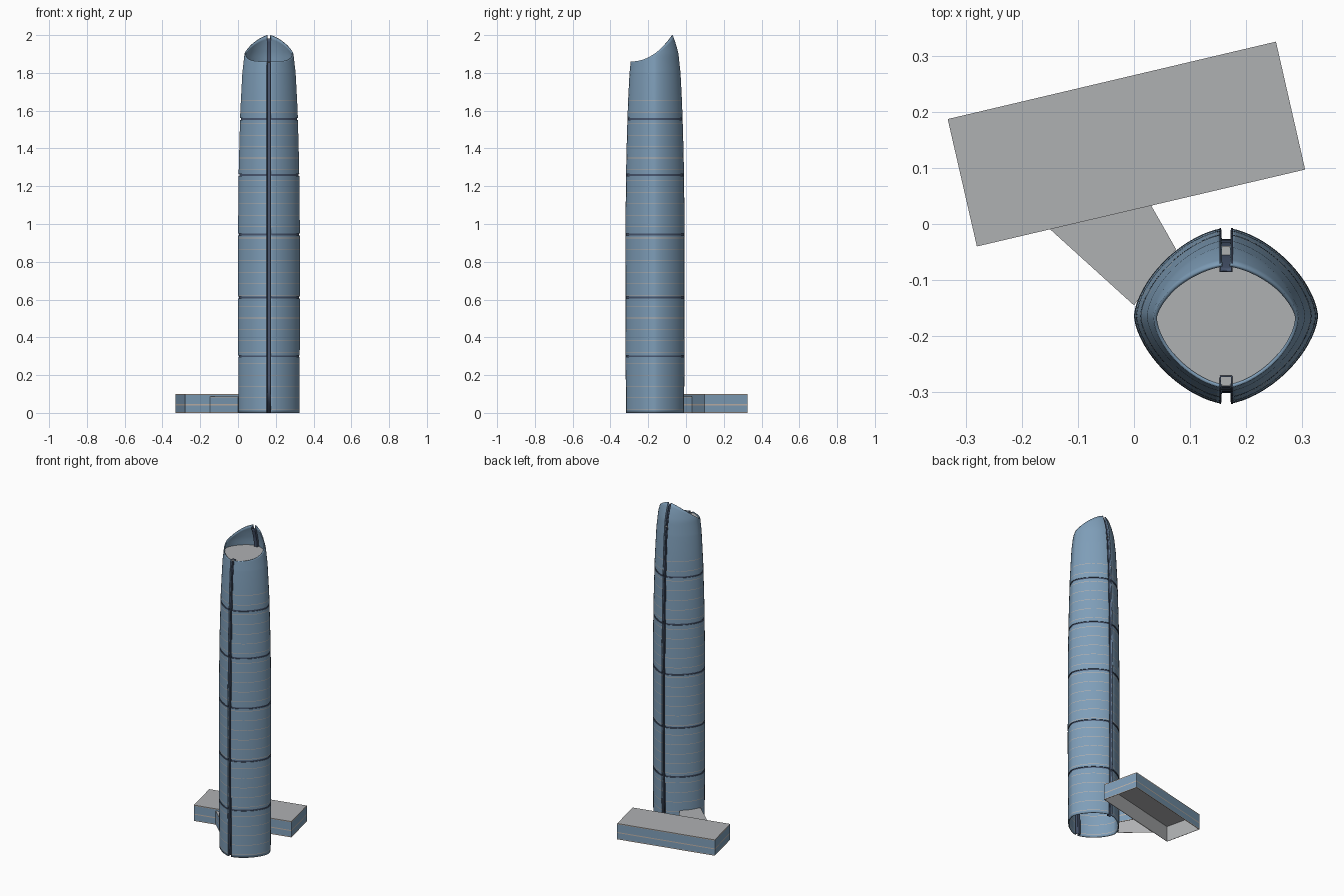
import bpy, bmesh, math

cube = bpy.data.objects.get("Cube")
if cube:
    bpy.data.objects.remove(cube)


def material(name, rgb):
    m = bpy.data.materials.new(name)
    m.use_nodes = True
    m.diffuse_color = (*rgb, 1)
    m.node_tree.nodes["Principled BSDF"].inputs["Base Color"].default_value = (*rgb, 1)
    return m


GLASS = material("blue_glass", (0.21, 0.34, 0.48))
PALE = material("pale_floor_edge", (0.52, 0.45, 0.40))
DARK = material("dark_recess", (0.07, 0.10, 0.17))
GREY = material("roof_grey", (0.43, 0.44, 0.45))

CX, CY = 0.164, -0.164       # tower centre
HX, HY = 0.164, 0.157        # tower half widths
SLOT, DEPTH = 0.009, 0.020   # slot half width and depth
SHOULDER, PEAK = 1.8, 2.0
TAPER = [(0, .98), (.5, 1), (1, .995), (1.3, .975), (1.6, .925),
         (1.8, .86), (1.9, .79), (1.95, .71), (2.0, .6)]


def scale_at(z):
    for (z0, s0), (z1, s1) in zip(TAPER, TAPER[1:]):
        if z <= z1:
            return s0 + (s1 - s0) * (z - z0) / (z1 - z0)
    return TAPER[-1][1]


def point(col, z, bump=1.0):
    """Plan position of one wall column at a height."""
    ux, uy, inset = col
    s = scale_at(z) * bump
    x = math.copysign(max(abs(ux) * HX * s, SLOT), ux)
    y = uy * HY * s - math.copysign(inset, uy)
    return x, y


def crown_height(col):
    """Height where a column meets the curved sloping crown."""
    lo, hi = SHOULDER, PEAK
    for _ in range(30):
        z = (lo + hi) / 2
        y = point(col, z)[1]
        cut = 1.86 + 0.14 * max(0, (y + 0.135) / 0.229) ** 2.2
        lo, hi = (z, hi) if z < cut else (lo, z)
    return lo


def add_object(name, bm, mats, smooth=True):
    mesh = bpy.data.meshes.new(name)
    bm.to_mesh(mesh)
    bm.free()
    for m in mats:
        mesh.materials.append(m)
    if smooth:
        mesh.shade_smooth()
        mesh.set_sharp_from_angle(angle=math.radians(30))
    ob = bpy.data.objects.new(name, mesh)
    bpy.context.collection.objects.link(ob)
    return ob


def solidify(ob, thickness, offset=0):
    mod = ob.modifiers.new("thickness", "SOLIDIFY")
    mod.thickness = thickness
    mod.offset = -1
    mod.material_offset = offset


def loft(name, columns, levels, mats):
    """Skin columns through levels of (height, bump, material above)."""
    bm = bmesh.new()
    tops = [crown_height(c) for c in columns]
    rows = []
    for z, bump, _ in levels:
        row = []
        for col, top in zip(columns, tops):
            h = z
            if z > SHOULDER:
                h = SHOULDER + (z - SHOULDER) / (PEAK - SHOULDER) * (top - SHOULDER)
            x, y = point(col, h, bump)
            row.append(bm.verts.new((CX + x, CY + y, h)))
        rows.append(row)
    for (_, _, mat), low, high in zip(levels, rows, rows[1:]):
        for j in range(len(columns) - 1):
            f = bm.faces.new((low[j], low[j + 1], high[j + 1], high[j]))
            f.material_index = mat
    return add_object(name, bm, mats)


def half_columns(side, count=36):
    """Rounded diamond outline from one slot to the other, counter-clockwise."""
    cols = []
    end = math.pi / 2 - 0.098
    for i in range(count + 1):
        a = -end + 2 * end * i / count
        x, y = math.cos(a) ** 1.25, math.copysign(abs(math.sin(a)) ** 1.25, a)
        cols.append((side * x, side * y, 0))
    return cols


# Wall levels: thin pale floor edges and five recessed dark belts
crown = [(SHOULDER + 0.02 * i, 1, 0) for i in range(11)]
levels = [(0, 1, 0)]
for k in range(28):
    z = 0.017 + 0.0605 * k
    levels += [(z, 1, 1), (z + 0.003, 1, 0)]
for z in (0.295, 0.605, 0.94, 1.255, 1.55):
    levels += [(z, 1, 2), (z + 0.0001, .975, 2), (z + 0.0099, .975, 2), (z + 0.01, 1, 0)]
levels = sorted(levels) + crown

# Two curved glass halves
for side, name in ((1, "tower_wall_left"), (-1, "tower_wall_right")):
    solidify(loft(name, half_columns(side), levels, [GLASS, PALE, DARK]), 0.006)

# Recessed full-height slots at front and back
slot_levels = [(0.15 * i, 1, 0) for i in range(12)] + crown
for d, name in ((-1, "front_slot"), (1, "back_slot")):
    path = [(d * .001, d, 0), (d * .001, d, DEPTH), (-d * .001, d, DEPTH), (-d * .001, d, 0)]
    solidify(loft(name, path, slot_levels, [DARK]), 0.003)


def prism(name, outline, height, bands, mats, cap):
    """Open-bottomed block with horizontal bands of (start height, material)."""
    bm = bmesh.new()
    heights = [b[0] for b in bands] + [height]
    rows = [[bm.verts.new((x, y, z)) for x, y in outline] for z in heights]
    n = len(outline)
    for (_, mat), low, high in zip(bands, rows, rows[1:]):
        for j in range(n):
            f = bm.faces.new((low[j], low[(j + 1) % n], high[(j + 1) % n], high[j]))
            f.material_index = mat
    bm.faces.new(rows[-1]).material_index = cap
    return add_object(name, bm, mats, smooth=False)


# Flat roof set inside the crown
roof_z = 1.857
outline = []
for side in (1, -1):
    for c in half_columns(side):
        x, y = point(c, roof_z, 0.975)
        outline.append((CX + x, CY + y))
bm = bmesh.new()
bm.faces.new([bm.verts.new((x, y, roof_z)) for x, y in outline])
solidify(add_object("tower_roof", bm, [GREY], smooth=False), 0.004)

# Podium block and its link to the tower
podium = [(-.28, -.04), (.305, .097), (.253, .325), (-.332, .187)]
link = [(.0, -.145), (.075, -.045), (.03, .034), (-.15, -.009)]
bands = [(0, 1), (.005, 0), (.040, 1), (.046, 0), (.095, 1)]
solidify(prism("podium", podium, 0.1, bands, [GLASS, PALE, GREY], 2), 0.003, 2)
link_bands = [(0, 1), (.005, 0), (.040, 1), (.046, 0), (.082, 1)]
solidify(prism("podium_link", link, 0.087, link_bands, [GLASS, PALE, GREY], 2), 0.003, 2)
